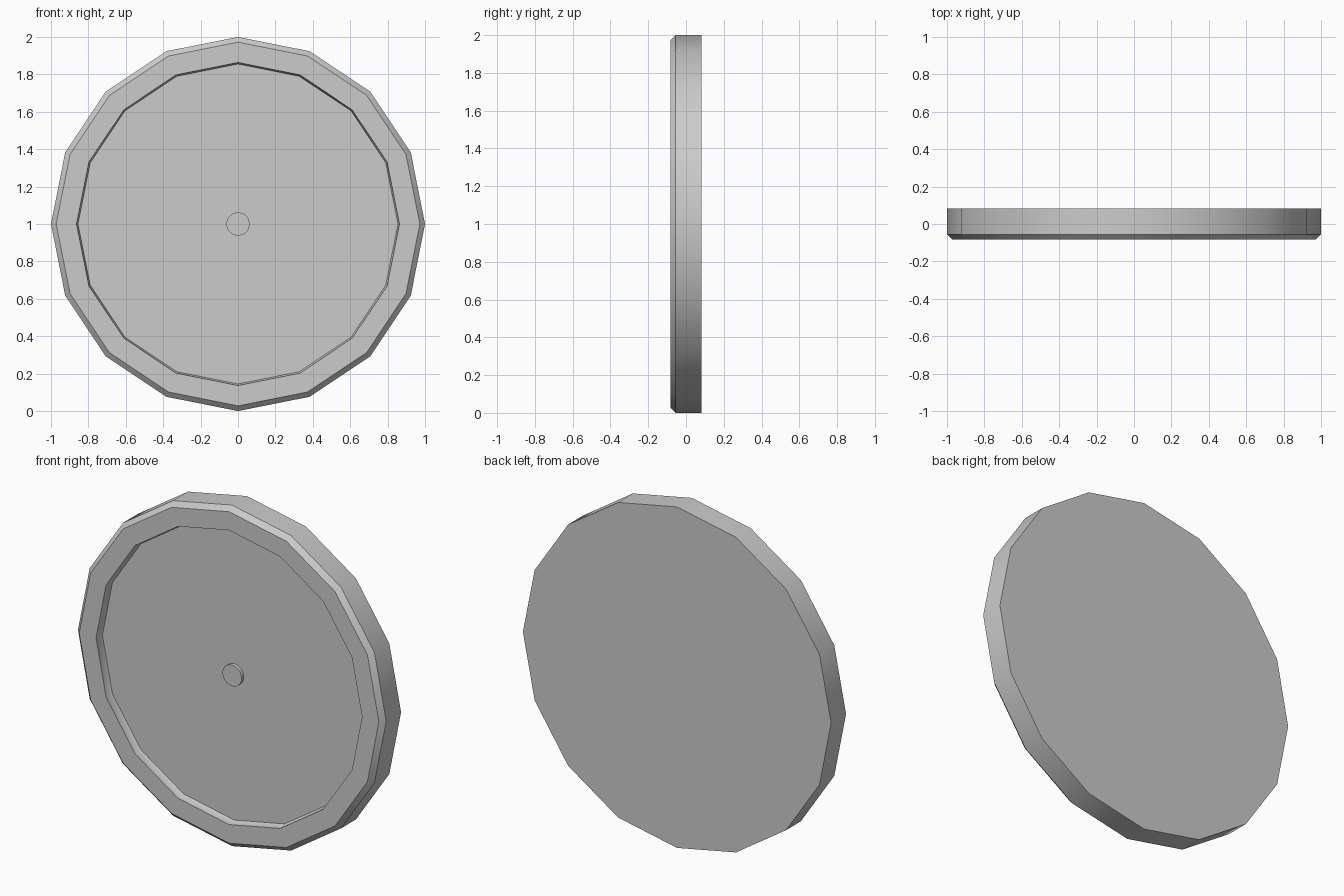
import bpy, bmesh
from math import sin, cos, pi, radians

if "Cube" in bpy.data.objects:
    bpy.data.objects.remove(bpy.data.objects["Cube"])


def lathe(name, profile, sides):
    """Turn (radius, y) rings around the y axis at z = 1, with flat caps at both ends."""
    bm = bmesh.new()
    rings = [[bm.verts.new((r * cos(2 * pi * i / sides), y, 1 + r * sin(2 * pi * i / sides)))
              for i in range(sides)] for r, y in profile]
    for a, b in zip(rings, rings[1:]):
        for i in range(sides):
            j = (i + 1) % sides
            bm.faces.new((a[i], a[j], b[j], b[i]))
    bm.faces.new(rings[0])
    bm.faces.new(rings[-1])
    bmesh.ops.recalc_face_normals(bm, faces=bm.faces)
    mesh = bpy.data.meshes.new(name)
    bm.to_mesh(mesh)
    bm.free()
    obj = bpy.data.objects.new(name, mesh)
    bpy.context.collection.objects.link(obj)
    bpy.ops.object.select_all(action='DESELECT')
    obj.select_set(True)
    bpy.context.view_layer.objects.active = obj
    bpy.ops.object.shade_smooth_by_angle(angle=radians(30))
    return obj


FACE_Y = -0.035

# Round body: flat back, chamfered front rim, recessed dial face
lathe("dial_body", [(1, 0.083), (1, -0.055), (0.972, -0.083), (0.863, -0.083),
                    (0.863, -0.055), (0.855, FACE_Y)], 16)

# Small pin in the centre of the face
lathe("centre_pin", [(0.062, FACE_Y + 0.01), (0.062, FACE_Y - 0.02)], 32)
